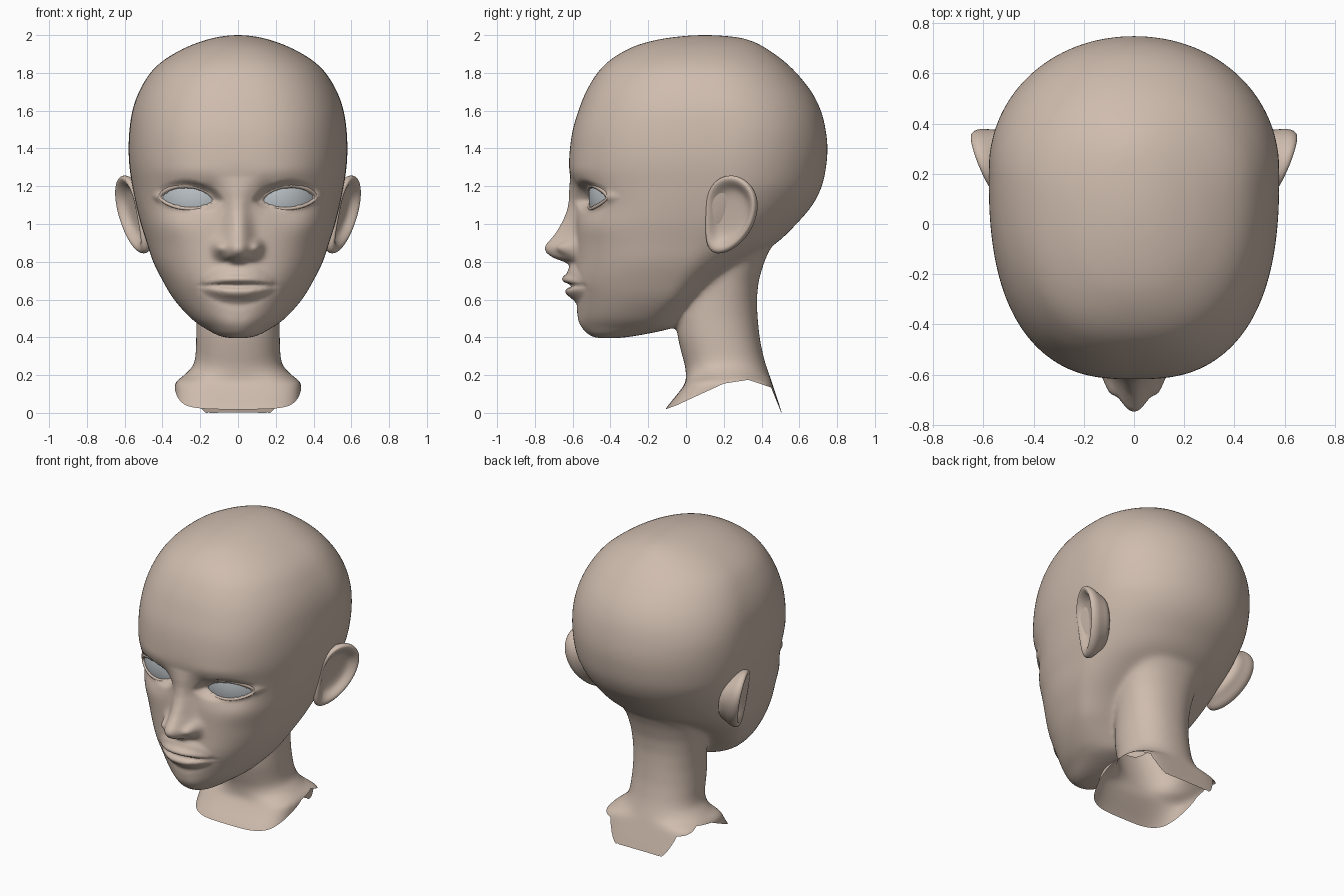
import bpy, bmesh
from math import sin, cos, pi, exp, sqrt, copysign
from mathutils import Vector

cube = bpy.data.objects.get("Cube")
if cube:
    bpy.data.objects.remove(cube, do_unlink=True)


def material(name, rgb):
    mat = bpy.data.materials.new(name)
    mat.use_nodes = True
    mat.diffuse_color = (*rgb, 1)
    bsdf = next(n for n in mat.node_tree.nodes if n.type == "BSDF_PRINCIPLED")
    bsdf.inputs["Base Color"].default_value = (*rgb, 1)
    return mat


SKIN = material("skin", (0.62, 0.50, 0.42))
EYE = material("eye_grey", (0.50, 0.54, 0.57))


def table(rows, z, col=1):
    """Linear lookup in rows sorted by their first value."""
    if z <= rows[0][0]:
        return rows[0][col]
    for low, high in zip(rows, rows[1:]):
        if z <= high[0]:
            t = (z - low[0]) / (high[0] - low[0])
            return low[col] + t * (high[col] - low[col])
    return rows[-1][col]


def refine(rows, steps=4):
    """Catmull-Rom curve through rows of numbers."""
    pts = [Vector(r) for r in rows]
    pts = [pts[0]] + pts + [pts[-1]]
    result = []
    for a, b, c, d in zip(pts, pts[1:], pts[2:], pts[3:]):
        for k in range(steps):
            t = k / steps
            result.append(b + (c - a) * (t / 2) + (a * 2 - b * 5 + c * 4 - d) * (t * t / 2)
                          + (b * 3 - a - c * 3 + d) * (t ** 3 / 2))
    return result + [pts[-1]]


def loft(bm, rings, loop=False):
    """Skin a list of closed rings with quads, capped unless looped."""
    rows = [[bm.verts.new(p) for p in ring] for ring in rings]
    for a, b in list(zip(rows, rows[1:])) + ([(rows[-1], rows[0])] if loop else []):
        for i in range(len(a)):
            j = (i + 1) % len(a)
            bm.faces.new((a[i], a[j], b[j], b[i]))
    if not loop:
        bm.faces.new(rows[0])
        bm.faces.new(rows[-1])


def finish(name, bm, mat, recalc=True):
    if recalc:
        bmesh.ops.recalc_face_normals(bm, faces=bm.faces)
    mesh = bpy.data.meshes.new(name)
    bm.to_mesh(mesh)
    bm.free()
    mesh.materials.append(mat)
    mesh.shade_smooth()
    ob = bpy.data.objects.new(name, mesh)
    bpy.context.collection.objects.link(ob)
    return ob


def section(z, w, front, back, yc, n_front, n_back, count=72):
    """Horizontal egg-shaped ring."""
    ring = []
    for i in range(count):
        a = 2 * pi * (i + 0.5) / count
        c, s = cos(a), sin(a)
        n = n_front if c > 0 else n_back
        depth = yc - front if c > 0 else back - yc
        ring.append((w * copysign(abs(s) ** (2 / n), s),
                     yc - depth * copysign(abs(c) ** (2 / n), c), z))
    return ring


# Skull and jaw: height, half width, front, back
SKULL = [(.395, .05, -.48, -.36), (.41, .11, -.515, -.25), (.45, .18, -.55, -.07),
         (.5, .25, -.572, -.02), (.6, .34, -.585, .06), (.7, .4, -.6, .17),
         (.8, .45, -.59, .32), (.9, .483, -.585, .48), (1, .515, -.585, .585),
         (1.1, .54, -.59, .67), (1.2, .56, -.605, .72), (1.3, .575, -.62, .742),
         (1.4, .58, -.615, .75), (1.5, .575, -.6, .74), (1.6, .56, -.57, .715),
         (1.7, .525, -.53, .665), (1.8, .465, -.47, .585), (1.87, .39, -.4, .51),
         (1.93, .287, -.3, .425), (1.965, .2, -.2, .36), (1.988, .12, -.08, .28),
         (2, .04, .04, .16)]
# Widest depth and front fullness by height
FULL = [(.395, -.42, 2), (.45, -.25, 2), (.6, -.1, 2.2), (.8, 0, 2.4), (1, .1, 2.6),
        (1.2, .2, 2.6), (1.5, .22, 2.6), (1.8, .15, 2.4), (2, .1, 2.1)]
# Neck: height, half width, front, back
NECK = [(-.1, .36, -.15, .53), (-.04, .35, -.15, .52), (.04, .335, -.095, .495),
        (.1, .335, -.045, .475), (.16, .338, 0, .455), (.2, .285, 0, .442),
        (.25, .235, -.005, .425), (.3, .225, -.02, .41), (.4, .222, -.045, .39),
        (.5, .22, -.05, .38), (.6, .225, -.03, .375), (.7, .235, -.02, .385),
        (.8, .25, 0, .415), (.9, .29, 0, .46), (1, .3, 0, .5)]

bm = bmesh.new()
loft(bm, [section(z, w, f, b, table(FULL, z), table(FULL, z, 2), 2.05)
          for z, w, f, b in (Vector(r) for r in refine(SKULL))])
loft(bm, [section(z, w, f, b, (f + b) / 2, 4 if z < .18 else 2.2, 5 if z < .18 else 2.2)
          for z, w, f, b in NECK])
blank = finish("head_blank", bm, SKIN)

# Fuse both volumes and soften the joins
fuse = blank.modifiers.new("fuse", "REMESH")
fuse.mode, fuse.voxel_size = "VOXEL", 0.0115
soft = blank.modifiers.new("soften", "SMOOTH")
soft.factor, soft.iterations = 0.5, 40
fused = bpy.data.meshes.new_from_object(
    blank.evaluated_get(bpy.context.evaluated_depsgraph_get()))
bpy.data.objects.remove(blank, do_unlink=True)
bm = bmesh.new()
bm.from_mesh(fused)
bpy.data.meshes.remove(fused)

# Eye shape: almond on a shallow ball
EYE_X, EYE_W, LID = .267, .138, .72


def lid_reach(up):
    return .06 if up else .046


def eye_line(u):
    return 1.134 + .008 * u


def ball_y(x, z):
    x = min(max(x, EYE_X - EYE_W), EYE_X + EYE_W)
    return -.255 - sqrt(.0676 - (x - .2) ** 2 - min((z - 1.14) ** 2, .01))


def almond(x, z):
    """Below one inside the eye opening."""
    u = (x - EYE_X) / EYE_W
    dz = z - eye_line(u)
    return u * u + abs(dz / lid_reach(dz > 0)) ** (1 / LID)


# Centre-line relief of nose and lips: height, forward push
NOSE = [(.775, 0), (.795, .03), (.81, .085), (.825, .125), (.85, .155), (.87, .163),
        (.89, .158), (.92, .132), (.96, .1), (1.02, .066), (1.07, .044), (1.13, .027),
        (1.18, .018), (1.25, 0)]
NOSE_WIDTH = [(.8, .075), (.83, .085), (.89, .082), (.98, .066), (1.1, .055), (1.25, .08)]
LIPS = [(.54, 0), (.575, -.004), (.6, .015), (.625, .043), (.642, .05), (.657, .042),
        (.668, .018), (.674, -.006), (.682, .022), (.693, .052), (.71, .06), (.722, .054),
        (.735, .036), (.77, .026), (.81, 0)]
# Soft bumps: side, height, spread across, spread up, push forward
BUMPS = [(.27, 1.12, .14, .09, -.045), (.15, 1.15, .045, .06, -.026),
         (.25, 1.28, .15, .04, .004), (.1, .875, .03, .036, .06),
         (.05, .8, .018, .01, -.012), (.37, .98, .09, .08, .008),
         (.19, .672, .025, .025, -.008), (.04, .47, .06, .05, .006)]


def push(x, z):
    """Forward relief of the face at one side."""
    d = table(NOSE, z) * exp(-(x / table(NOSE_WIDTH, z)) ** 2.4)
    taper = max(1 - .55 * (x / .18) ** 2, .3)
    d += table(LIPS, .674 + (z - .674) / taper) * exp(-(x / .15) ** 3)
    for bx, bz, sx, sz, amount in BUMPS:
        d += amount * exp(-((x - bx) / sx) ** 2 - ((z - bz) / sz) ** 2)
    return d


# Shape the face
bm.normal_update()
for v in bm.verts:
    x, y, z = abs(v.co.x), v.co.y, v.co.z
    if y > -.25 or z < .42 or z > 1.45 or v.normal.y > -.05:
        continue
    y -= push(x, z) * min(1, -v.normal.y * 2.5)
    e = almond(x, z)
    if e < 2:
        t = min(max(e - 1, 0), 1)
        t = t * t * (3 - 2 * t)
        lid = ball_y(x, z) - .01
        y = ball_y(x, z) + .025 if e < .9 else y * t + lid * (1 - t)
    v.co.y = y
bmesh.ops.smooth_vert(bm, verts=bm.verts, factor=0.5, use_axis_x=True,
                      use_axis_y=True, use_axis_z=True)

# Open, stepped lower edge of the neck: depth, height
HEM = [(-.106, .02), (-.05, .04), (.08, .1), (.2, .155), (.33, .175), (.45, .135), (.505, 0)]
for (y0, z0), (y1, z1) in zip(HEM, HEM[1:]):
    faces = [f for f in bm.faces if f.calc_center_median().z < .25
             and y0 - .03 < f.calc_center_median().y < y1 + .03]
    geom = faces + list({e for f in faces for e in f.edges} | {v for f in faces for v in f.verts})
    bmesh.ops.bisect_plane(bm, geom=geom, dist=1e-5, plane_co=(0, y0, z0),
                           plane_no=(0, z0 - z1, y1 - y0))
low = [f for f in bm.faces if f.calc_center_median().z < table(HEM, f.calc_center_median().y)]
bmesh.ops.delete(bm, geom=low, context="FACES")
finish("head_and_neck", bm, SKIN, recalc=False)

# Ear outline: backward, upward
EAR = [(.01, .21), (.09, .19), (.15, .13), (.17, .05), (.145, -.06), (.07, -.155),
       (-.02, -.205), (-.1, -.2), (-.125, -.12), (-.12, 0), (-.12, .1), (-.07, .18)]
# Ear shells from root to hollow: scale, lift
SHELLS = [(.66, -.13), (.82, -.07), (1, -.03), (1.04, .0), (.98, .02),
          (.86, .018), (.72, -.005), (.58, -.025), (.25, -.03)]


def ear_point(side, p, q, h):
    return (side * (.56 + .38 * p + .18 * q + .92 * h), .22 + .92 * p - .4 * h, 1.05 + q)


for name, side in (("left", 1), ("right", -1)):
    # Ear
    bm = bmesh.new()
    loft(bm, [[ear_point(side, .02 + (p - .02) * s, .02 + (q - .02) * s, h) for p, q in EAR]
              for s, h in SHELLS])
    ear = finish(name + "_ear", bm, SKIN)
    sub = ear.modifiers.new("round", "SUBSURF")
    sub.levels = sub.render_levels = 2

    # Eye surface
    bm = bmesh.new()
    grid = []
    for i in range(25):
        u = -cos(pi * i / 24)
        row = []
        for j in range(-6, 7):
            reach = lid_reach(j > 0) * max(1 - u * u, 0) ** LID
            x, z = EYE_X + EYE_W * u, eye_line(u) + reach * j / 6
            row.append(bm.verts.new((side * x, ball_y(x, z), z)))
        grid.append(row)
    for a, b in zip(grid, grid[1:]):
        for j in range(12):
            bm.faces.new((a[j], b[j], b[j + 1], a[j + 1])[::side])
    bmesh.ops.remove_doubles(bm, verts=bm.verts, dist=1e-5)
    finish(name + "_eye", bm, EYE, recalc=False)

    # Eyelid rim
    bm = bmesh.new()
    rings = []
    for i in range(48):
        a = 2 * pi * i / 48
        u, s = cos(a), sin(a)
        x = EYE_X + EYE_W * u
        z = eye_line(u) + copysign(lid_reach(s > 0), s) * abs(s) ** (2 * LID)
        mid = Vector((side * x, ball_y(x, z) - .001, z))
        out = Vector((side * u * .5, 0, s)).normalized()
        r = .009 + .004 * max(s, 0)
        rings.append([mid + out * (r * (.8 + cos(t))) + Vector((0, r * sin(t), 0))
                      for t in (2 * pi * k / 10 for k in range(10))])
    loft(bm, rings, loop=True)
    finish(name + "_eyelid", bm, SKIN)
